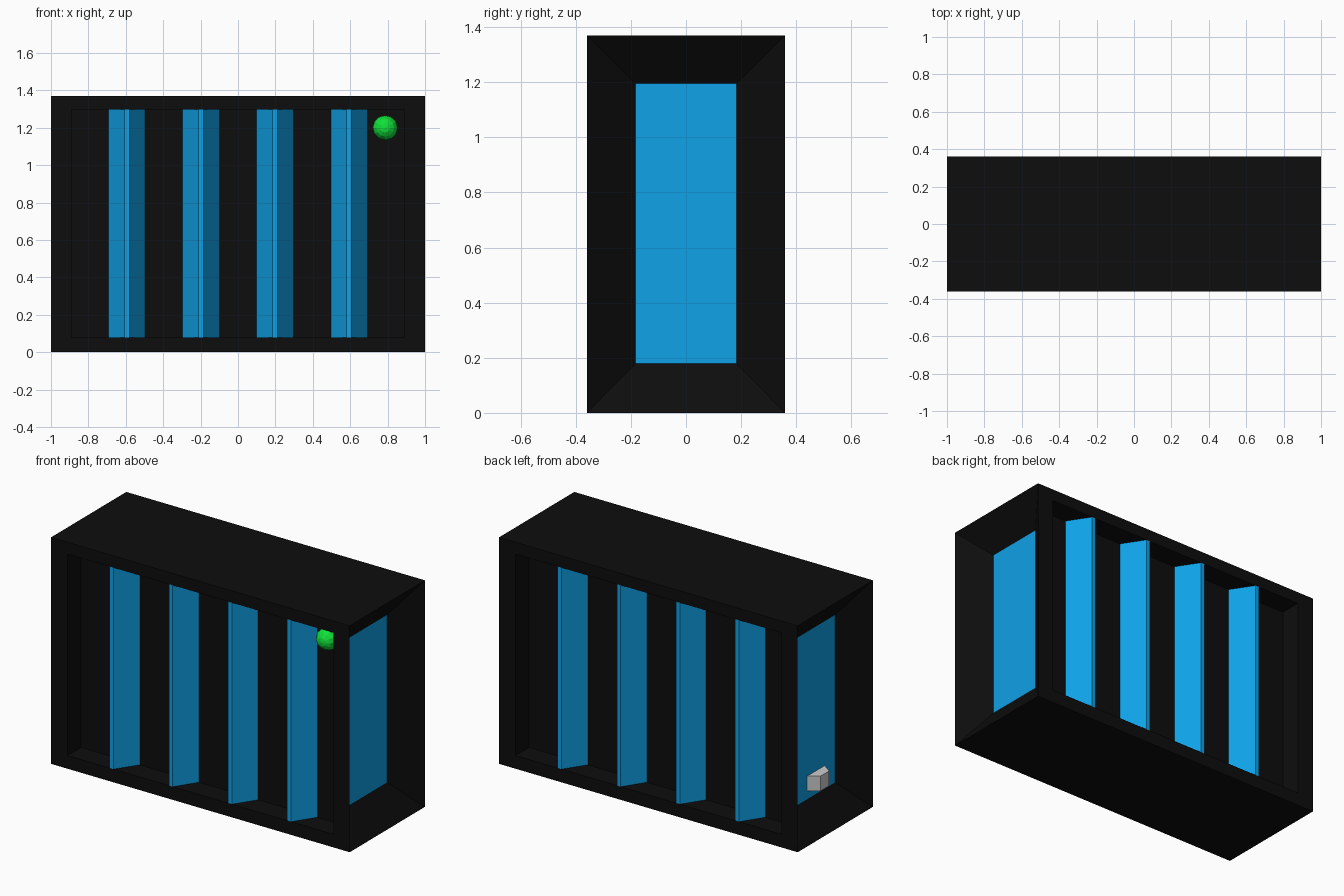
import bpy, bmesh, math
from mathutils import Vector

if "Cube" in bpy.data.objects:
    bpy.data.objects.remove(bpy.data.objects["Cube"])

W, D, H = 1.0, 0.36, 1.37        # half width, half depth, full height
DEPTH = 0.13                     # depth of all recesses


def material(name, color):
    m = bpy.data.materials.new(name)
    m.diffuse_color = (*color, 1)
    m.use_nodes = True
    m.node_tree.nodes["Principled BSDF"].inputs["Base Color"].default_value = m.diffuse_color
    return m


BLACK = material("black", (0.004, 0.004, 0.004))
BLUE = material("blue", (0.005, 0.36, 0.80))
GREEN = material("green", (0.005, 0.75, 0.04))


def finish(bm, name, *mats):
    bmesh.ops.recalc_face_normals(bm, faces=bm.faces[:])
    me = bpy.data.meshes.new(name)
    bm.to_mesh(me)
    bm.free()
    for m in mats:
        me.materials.append(m)
    ob = bpy.data.objects.new(name, me)
    bpy.context.collection.objects.link(ob)
    return ob


def inset(bm, face, scale, shift):
    """Extrude a face, scale it about its centre and push it by shift."""
    c = face.calc_center_median()
    new = bmesh.ops.extrude_discrete_faces(bm, faces=[face])["faces"][0]
    for v in new.verts:
        d = v.co - c
        v.co = c + Vector(a * s for a, s in zip(d, scale)) + Vector(shift)
    return new


def trapezoid_prism(name, base, tip, depth, height, mat=None):
    """Upright prism: wide base on y = 0, narrow tip at y = -depth."""
    bm = bmesh.new()
    pts = [(-base, 0), (-tip, -depth), (tip, -depth), (base, 0)]
    f = bm.faces.new([bm.verts.new((x, y, 0)) for x, y in pts])
    bmesh.ops.extrude_face_region(bm, geom=[f])
    bm.verts.ensure_lookup_table()
    for v in bm.verts[4:]:
        v.co.z = height
    return finish(bm, name, *([mat] if mat else []))


# Case: box with framed recesses front and back, funnel-shaped sides
bm = bmesh.new()
bmesh.ops.create_cube(bm, size=1)
for v in bm.verts:
    v.co = (v.co.x * 2 * W, v.co.y * 2 * D, (v.co.z + 0.5) * H)
for f in bm.faces[:]:
    f.normal_update()
    n = f.normal.copy()
    if abs(n.y) > 0.5:
        rim = inset(bm, f, (0.89, 1, 0.89), (0, 0, 0.004))
        inset(bm, rim, (1, 1, 1), (0, -n.y * DEPTH, 0))
    elif abs(n.x) > 0.5:
        panel = inset(bm, f, (1, 0.51, 0.742), (-n.x * DEPTH, 0, 0.002))
        panel.material_index = 1
finish(bm, "case", BLACK, BLUE)

# Blue ridged bars, four on each long side
for side, turn in (("front", 0), ("back", math.pi)):
    for i in range(4):
        bar = trapezoid_prism(f"{side}_bar_{i + 1}", 0.098, 0.013, DEPTH, 1.219, BLUE)
        x = (i - 1.5) * 0.396
        bar.location = (x, (-1 if turn == 0 else 1) * (D - DEPTH), 0.0795)
        bar.rotation_euler.z = turn

# Indicator lamp, set into the front recess
bm = bmesh.new()
bmesh.ops.create_uvsphere(bm, u_segments=12, v_segments=8, radius=0.067)
lamp = finish(bm, "indicator_lamp", GREEN)
lamp.location = (0.787, -0.262, 1.2)
lamp.rotation_euler.x = math.pi / 2

# Grey power socket on the left panel
socket = trapezoid_prism("power_socket", 0.085, 0.04, 0.06, 0.09)
socket.location = (-(W - DEPTH), 0, 0.23)
socket.rotation_euler.z = -math.pi / 2
